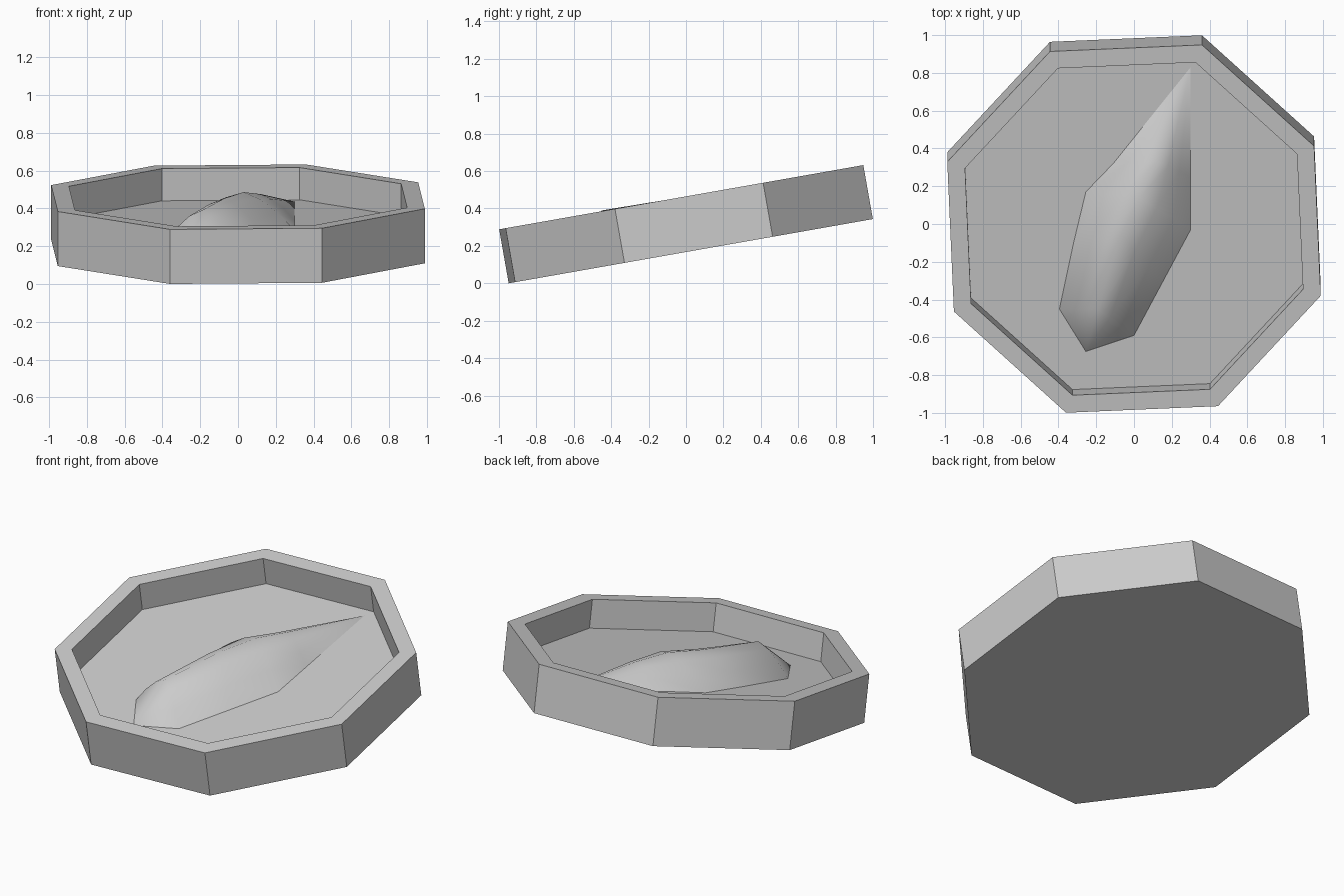
import bpy, bmesh, math
from mathutils import Matrix

if "Cube" in bpy.data.objects:
    bpy.data.objects.remove(bpy.data.objects["Cube"])

TILT = math.radians(10)
RAD, RIM, HEIGHT, FLOOR = 1.052, 0.952, 0.293, 0.12
LIFT = RAD * math.sin(math.radians(70)) * math.sin(TILT)
SHIFT = HEIGHT * math.sin(TILT) / 2

grey = bpy.data.materials.new("plain grey")
grey.diffuse_color = (0.6, 0.6, 0.6, 1)
grey.use_nodes = True
grey.node_tree.nodes["Principled BSDF"].inputs["Base Color"].default_value = grey.diffuse_color


def finish(name, bm):
    bmesh.ops.recalc_face_normals(bm, faces=bm.faces)
    mesh = bpy.data.meshes.new(name)
    bm.to_mesh(mesh)
    bm.free()
    mesh.materials.append(grey)
    ob = bpy.data.objects.new(name, mesh)
    bpy.context.collection.objects.link(ob)
    return ob


def octagon(bm, r, z):
    angles = [math.radians(25 + 45 * i) for i in range(8)]
    return [bm.verts.new((r * math.cos(a), r * math.sin(a), z)) for a in angles]


# Tilted octagonal tray: closed bottom, outer wall, flat rim, inner wall, floor
bm = bmesh.new()
rings = [octagon(bm, r, z) for r, z in
         ((RAD, 0), (RAD, HEIGHT), (RIM, HEIGHT), (RIM, FLOOR))]
bm.faces.new(rings[0])
bm.faces.new(rings[-1])
for a, b in zip(rings, rings[1:]):
    for i in range(8):
        j = (i + 1) % 8
        bm.faces.new((a[i], a[j], b[j], b[i]))
bm.transform(Matrix.Translation((0, SHIFT, LIFT)) @ Matrix.Rotation(TILT, 4, 'X'))
finish("octagonal_tray", bm)


# Pointed rounded mound lying on the tray floor
def floor_z(y):
    y0 = SHIFT - FLOOR * math.sin(TILT)
    return LIFT + FLOOR * math.cos(TILT) + math.tan(TILT) * (y - y0)


def point(bm, x, y, h):
    return bm.verts.new((x, y, floor_z(y) + h))


# each station: left foot, ridge, ridge height, right foot
stations = [
    ((-0.395, -0.45), (-0.19, -0.45), 0.18, (0.0, -0.59)),
    ((-0.32, -0.10), (-0.07, -0.06), 0.175, (0.15, -0.31)),
    ((-0.255, 0.17), (0.03, 0.14), 0.172, (0.30, -0.03)),
    ((-0.11, 0.32), (0.12, 0.33), 0.128, (0.30, 0.25)),
]
STEPS = 3
bm = bmesh.new()
rows = []
for left, ridge, h, right in stations:
    row = []
    for i in range(-STEPS, STEPS + 1):
        u = abs(i) / STEPS
        foot = left if i < 0 else right
        x, y = (ridge[k] + (foot[k] - ridge[k]) * u for k in (0, 1))
        row.append(point(bm, x, y, h * (1 - u ** 1.6)))
    rows.append(row)
nose = point(bm, -0.255, -0.675, 0)
tip = point(bm, 0.30, 0.83, 0)
n = 2 * STEPS
for a, b in zip(rows, rows[1:]):
    for i in range(n):
        bm.faces.new((a[i], a[i + 1], b[i + 1], b[i]))
for i in range(n):
    bm.faces.new((nose, rows[0][i + 1], rows[0][i]))
    bm.faces.new((tip, rows[-1][i], rows[-1][i + 1]))
bmesh.ops.recalc_face_normals(bm, faces=bm.faces)
if sum(f.normal.z for f in bm.faces) < 0:
    bmesh.ops.reverse_faces(bm, faces=bm.faces)
# underside closes the mound on the floor
bm.faces.new([nose] + [r[0] for r in rows] + [tip] + [r[-1] for r in reversed(rows)])
for f in bm.faces:
    f.smooth = len(f.verts) < 5
for e in bm.edges:
    if any(len(f.verts) > 4 for f in e.link_faces):
        e.smooth = False
finish("pointed_mound", bm)
